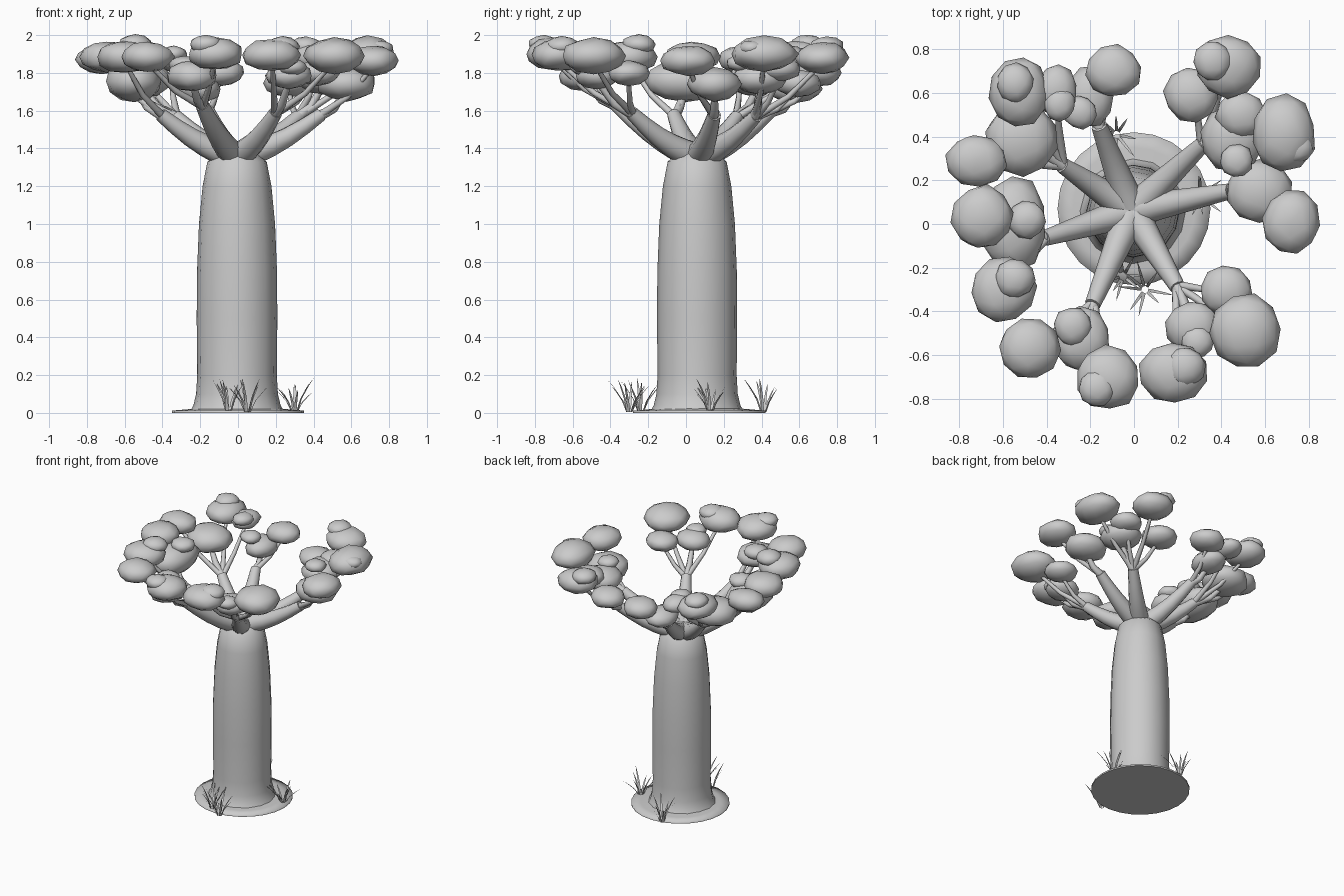
import bpy, bmesh, math, random
from math import sin, cos, tau
from mathutils import Vector, Matrix

random.seed(4)
if "Cube" in bpy.data.objects:
    bpy.data.objects.remove(bpy.data.objects["Cube"], do_unlink=True)

grey = bpy.data.materials.new("plain grey")
grey.use_nodes = True
grey.diffuse_color = (0.6, 0.6, 0.6, 1)
grey.node_tree.nodes["Principled BSDF"].inputs["Base Color"].default_value = (0.6, 0.6, 0.6, 1)


def finish(bm, name, smooth=True, solid=True):
    """Turn a bmesh into a named object; end caps stay flat."""
    if solid:
        bmesh.ops.recalc_face_normals(bm, faces=bm.faces)
    mesh = bpy.data.meshes.new(name)
    for face in bm.faces:
        face.smooth = smooth and len(face.verts) <= 4
    for edge in bm.edges:
        edge.smooth = all(f.smooth for f in edge.link_faces)
    bm.to_mesh(mesh)
    bm.free()
    mesh.materials.append(grey)
    obj = bpy.data.objects.new(name, mesh)
    bpy.context.collection.objects.link(obj)


def loft(bm, rings):
    """Skin a list of vertex rings and cap both ends."""
    for low, high in zip(rings, rings[1:]):
        n = len(low)
        for i in range(n):
            j = (i + 1) % n
            bm.faces.new((low[i], low[j], high[j], high[i]))
    bm.faces.new(rings[0][::-1])
    bm.faces.new(rings[-1])


def tube(bm, points, radii, sides):
    """Sweep a tapering round section along a path."""
    rings = []
    for k, point in enumerate(points):
        along = points[min(k + 1, len(points) - 1)] - points[max(k - 1, 0)]
        turn = along.to_track_quat('Z', 'Y')
        rings.append([bm.verts.new(point + turn @ Vector(
            (radii[k] * cos(tau * i / sides), radii[k] * sin(tau * i / sides), 0)))
            for i in range(sides)])
    loft(bm, rings)


def turned(name, profile, centre, sides, wobble=0.0):
    """Lathe a (radius, height) profile about a vertical axis."""
    bm = bmesh.new()
    swell = [1 + random.uniform(-wobble, wobble) for _ in range(sides)]
    rings = [[bm.verts.new((centre[0] + r * swell[i] * cos(tau * i / sides),
                            centre[1] + r * swell[i] * sin(tau * i / sides), z))
              for i in range(sides)] for r, z in profile]
    loft(bm, rings)
    finish(bm, name)


# Ground disc and bottle-shaped trunk
turned("ground_disc", [(0.35, 0.0), (0.35, 0.012), (0.28, 0.018), (0.2, 0.025)], (0, 0.07), 24)
turned("trunk", [(0.245, 0.01), (0.228, 0.04), (0.214, 0.1), (0.208, 0.2),
                 (0.211, 0.5), (0.209, 0.75), (0.199, 1.0), (0.18, 1.2),
                 (0.155, 1.33), (0.1, 1.38), (0.04, 1.42)], (-0.005, 0.06), 16, 0.015)


def leaf_pad(bm, x, y, z, rx, ry):
    """One flattened, slightly irregular foliage lump."""
    pad = bmesh.ops.create_icosphere(bm, subdivisions=2, radius=1)["verts"]
    spin = Matrix.Rotation(random.uniform(0, tau), 3, 'Z')
    for v in pad:
        p = spin @ v.co * random.uniform(0.96, 1.07)
        v.co = (x + p.x * rx, y + p.y * ry, z + p.z * 0.29 * (rx + ry))


def bough(side, fork, pads):
    """Main branch to its fork, twigs to the large pads, and the foliage.
    The first pad sits on the continuing limb."""
    fork = Vector(fork)
    start = Vector((-0.01, 0.06, 1.35))
    wood = bmesh.new()
    path, radii = [], []
    for k in range(6):
        t = k / 5
        path.append(start.lerp(fork, t) - Vector((0, 0, 0.03 * sin(math.pi * t))))
        radii.append(0.076 - 0.04 * t)
    tube(wood, path, radii, 10)
    leaves = bmesh.new()
    for i, (x, y, z, rx, ry) in enumerate(pads):
        leaf_pad(leaves, x, y, z, rx, ry)
        if rx > 0.092:
            tip = Vector((x, y, z - 0.03))
            knee = fork.lerp(tip, 0.5) - Vector((0, 0, 0.035))
            root = fork.lerp(path[-2], 0.15)
            thick = 0.03 if i == 0 else 0.021
            tube(wood, [root, knee, tip], [thick, thick * 0.75, thick * 0.55], 7)
    finish(wood, side + "_branch")
    finish(leaves, side + "_foliage")


# Seven boughs around the crown
bough("right", (-0.41, -0.065, 1.58), [
    (-0.55, 0.0, 1.755, 0.15, 0.225), (-0.695, 0.03, 1.885, 0.142, 0.145),
    (-0.49, 0.02, 1.86, 0.085, 0.085), (-0.6, -0.3, 1.885, 0.15, 0.15),
    (-0.545, -0.25, 1.95, 0.09, 0.09)])
bough("back_right", (-0.33, 0.27, 1.57), [
    (-0.52, 0.385, 1.765, 0.165, 0.165), (-0.72, 0.29, 1.87, 0.138, 0.12),
    (-0.525, 0.605, 1.89, 0.135, 0.155), (-0.545, 0.645, 1.95, 0.085, 0.09),
    (-0.355, 0.61, 1.87, 0.093, 0.12), (-0.34, 0.55, 1.9, 0.07, 0.08)])
bough("back", (-0.16, 0.45, 1.6), [
    (-0.2, 0.58, 1.715, 0.11, 0.14), (-0.095, 0.7, 1.8, 0.128, 0.12),
    (-0.245, 0.51, 1.8, 0.075, 0.075)])
bough("front_right", (-0.19, -0.37, 1.63), [
    (-0.24, -0.53, 1.785, 0.135, 0.145), (-0.48, -0.57, 1.885, 0.138, 0.138),
    (-0.28, -0.47, 1.84, 0.085, 0.09), (-0.12, -0.705, 1.9, 0.145, 0.145),
    (-0.17, -0.75, 1.95, 0.085, 0.085)])
bough("front_left", (0.2, -0.29, 1.59), [
    (0.27, -0.47, 1.785, 0.125, 0.115), (0.18, -0.68, 1.895, 0.155, 0.14),
    (0.235, -0.655, 1.94, 0.09, 0.09), (0.29, -0.54, 1.83, 0.075, 0.075),
    (0.42, -0.305, 1.8, 0.118, 0.11), (0.51, -0.49, 1.89, 0.16, 0.168)])
bough("left", (0.44, 0.15, 1.58), [
    (0.575, 0.15, 1.74, 0.155, 0.145), (0.72, 0.01, 1.865, 0.13, 0.148),
    (0.47, 0.29, 1.85, 0.075, 0.075)])
bough("back_left", (0.32, 0.37, 1.57), [
    (0.45, 0.39, 1.77, 0.14, 0.15), (0.685, 0.415, 1.9, 0.145, 0.175),
    (0.74, 0.35, 1.93, 0.08, 0.07), (0.49, 0.5, 1.82, 0.115, 0.11),
    (0.43, 0.72, 1.88, 0.15, 0.14), (0.36, 0.745, 1.94, 0.085, 0.09),
    (0.265, 0.59, 1.745, 0.125, 0.125)])


def grass(name, x, y, blades):
    """Clump of thin blades bending outwards."""
    bm = bmesh.new()
    for b in range(blades):
        a = tau * b / blades + random.uniform(-0.3, 0.3)
        out, across = Vector((cos(a), sin(a), 0)), Vector((-sin(a), cos(a), 0))
        reach, height = random.uniform(0.05, 0.13), random.uniform(0.11, 0.19)
        base = Vector((x, y, 0.005)) + out * 0.015
        rows = []
        for t, width in ((0, 0.007), (0.4, 0.007), (0.75, 0.005)):
            p = base + out * reach * t ** 1.5 + Vector((0, 0, height * t))
            rows.append([bm.verts.new(p - across * width), bm.verts.new(p + across * width)])
        tip = bm.verts.new(base + out * reach + Vector((0, 0, height)))
        for low, high in zip(rows, rows[1:]):
            bm.faces.new((low[0], low[1], high[1], high[0]))
        bm.faces.new((rows[-1][0], rows[-1][1], tip))
    finish(bm, name, smooth=False, solid=False)


# Grass clumps around the trunk foot
grass("front_grass_right", -0.05, -0.24, 8)
grass("front_grass_left", 0.05, -0.3, 8)
grass("side_grass", 0.3, 0.13, 10)
grass("back_grass", -0.08, 0.41, 9)
